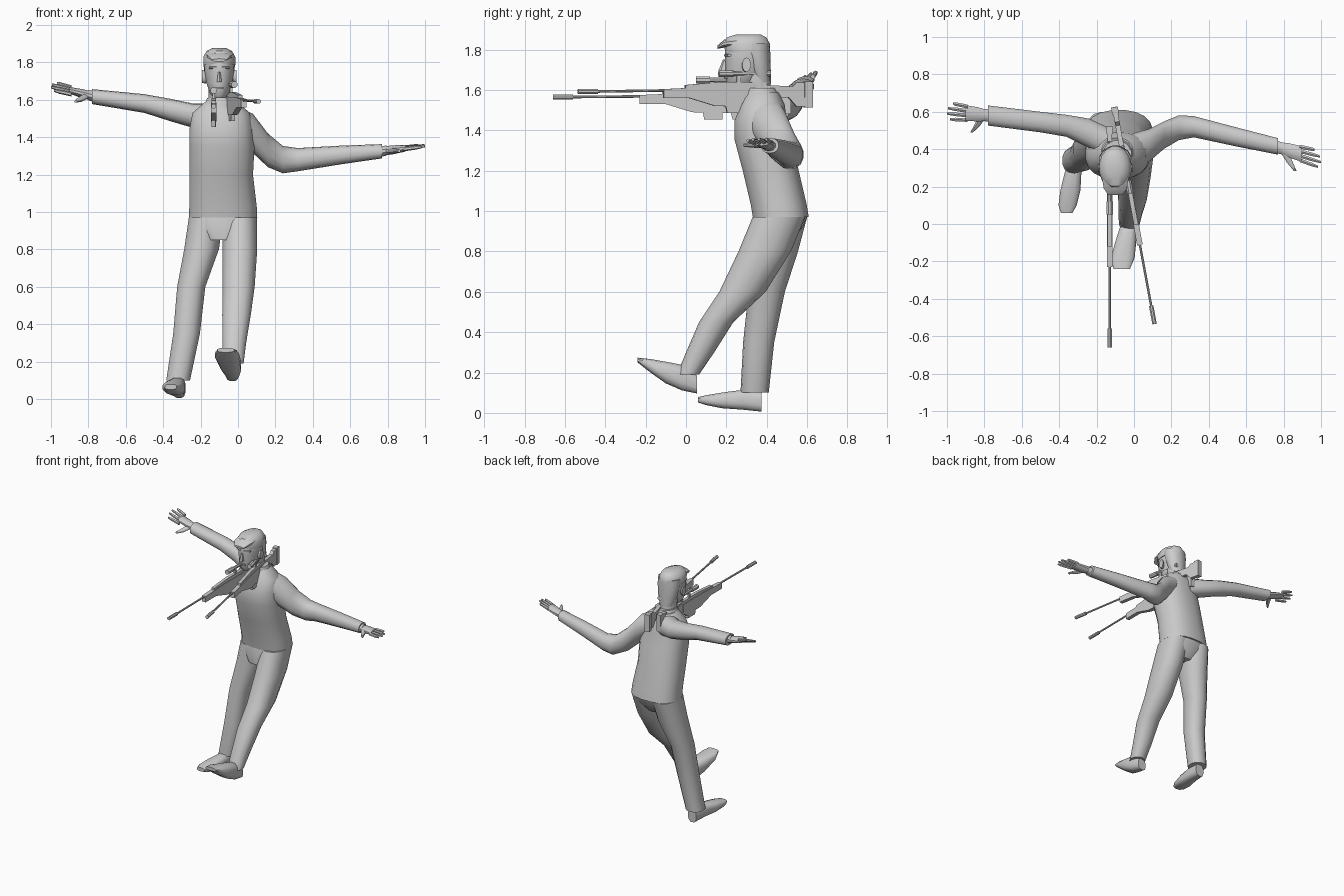
import bpy, bmesh, math
from mathutils import Matrix, Vector

cube = bpy.data.objects.get("Cube")
if cube:
    bpy.data.objects.remove(cube, do_unlink=True)

grey = bpy.data.materials.new("plain grey")
grey.use_nodes = True
tone = (0.6, 0.6, 0.6, 1)
grey.diffuse_color = tone
grey.node_tree.nodes["Principled BSDF"].inputs["Base Color"].default_value = tone


def finish(name, mesh_data, place=None, angle=40):
    """Turn a bmesh into a shaded object with the shared material."""
    bmesh.ops.recalc_face_normals(mesh_data, faces=mesh_data.faces)
    mesh = bpy.data.meshes.new(name)
    mesh_data.to_mesh(mesh)
    mesh_data.free()
    mesh.materials.append(grey)
    obj = bpy.data.objects.new(name, mesh)
    bpy.context.collection.objects.link(obj)
    if place is not None:
        obj.matrix_world = place
    bpy.ops.object.select_all(action="DESELECT")
    obj.select_set(True)
    bpy.context.view_layer.objects.active = obj
    bpy.ops.object.shade_smooth_by_angle(angle=math.radians(angle))
    return obj


def loft(name, axis, rings, sides=14, power=1.0, place=None):
    """Skin rings (x, y, z, radius, radius) lying square to one axis."""
    first, second = [i for i in range(3) if i != "xyz".index(axis)]
    bm = bmesh.new()
    loops = []
    for *centre, ra, rb in rings:
        loop = []
        for k in range(sides):
            turn = math.tau * (k + 0.5) / sides
            c, s = math.cos(turn), math.sin(turn)
            point = Vector(centre)
            point[first] += math.copysign(abs(c) ** power, c) * ra
            point[second] += math.copysign(abs(s) ** power, s) * rb
            loop.append(bm.verts.new(point))
        loops.append(loop)
    for low, high in zip(loops, loops[1:]):
        for k in range(sides):
            n = (k + 1) % sides
            bm.faces.new((low[k], low[n], high[n], high[k]))
    bm.faces.new(loops[0])
    bm.faces.new(loops[-1])
    return finish(name, bm, place)


def plate(name, outline, width, place):
    """Extrude a side outline (y, z) evenly about x = 0."""
    bm = bmesh.new()
    face = bm.faces.new([bm.verts.new((-width / 2, y, z)) for y, z in outline])
    moved = bmesh.ops.extrude_face_region(bm, geom=[face])["geom"]
    verts = [v for v in moved if isinstance(v, bmesh.types.BMVert)]
    bmesh.ops.translate(bm, verts=verts, vec=(width, 0, 0))
    return finish(name, bm, place, angle=20)


def rod(name, start, end, radius, place, sides=8):
    """Straight round bar along the rifle."""
    (ya, za), (yb, zb) = start, end
    return loft(name, "y", [(0, ya, za, radius, radius), (0, yb, zb, radius, radius)],
                sides, place=place)


# Jacket and collar
loft("jacket", "z", [
    (-.08, .47, .97, .185, .14), (-.08, .46, 1.03, .182, .14),
    (-.09, .42, 1.2, .172, .14), (-.085, .385, 1.35, .175, .145),
    (-.09, .37, 1.45, .17, .13), (-.09, .38, 1.53, .155, .11),
    (-.09, .38, 1.59, .085, .08)], sides=20, power=.85)
loft("collar", "z", [
    (-.09, .375, 1.55, .1, .1), (-.09, .37, 1.61, .078, .078)], sides=12)

# Trousers
loft("trouser_seat", "z", [
    (-.08, .42, .85, .1, .1), (-.08, .45, .92, .175, .13), (-.08, .47, .99, .18, .135)],
    sides=18, power=.85)
loft("left_trouser_leg", "z", [
    (.01, .46, .97, .095, .13), (.01, .39, .8, .095, .13),
    (.003, .28, .6, .088, .115), (-.008, .15, .45, .078, .085),
    (-.02, .07, .3, .065, .07), (-.025, .01, .19, .056, .055)], power=.9)
loft("right_trouser_leg", "z", [
    (-.17, .47, .97, .095, .13), (-.195, .44, .8, .095, .115),
    (-.25, .4, .6, .077, .09), (-.275, .36, .35, .073, .077),
    (-.32, .34, .1, .065, .07)], power=.9)

# Shoes, the left one lifted onto its heel
loft("left_shoe", "y", [
    (-.03, .055, .14, .035, .045), (-.03, -.02, .175, .047, .065),
    (-.045, -.1, .2, .058, .055), (-.06, -.18, .235, .065, .033),
    (-.065, -.24, .262, .045, .012)], sides=12, power=.7)
loft("right_shoe", "y", [
    (-.315, .375, .055, .035, .05), (-.325, .28, .065, .045, .05),
    (-.34, .18, .062, .055, .04), (-.355, .1, .063, .05, .025),
    (-.36, .06, .065, .032, .014)], sides=12, power=.7)

# Sleeves
loft("left_sleeve", "x", [
    (-.03, .38, 1.49, .1, .085), (.08, .42, 1.42, .09, .105),
    (.16, .475, 1.33, .075, .09), (.24, .515, 1.28, .068, .073),
    (.32, .52, 1.28, .058, .062), (.55, .465, 1.305, .052, .05),
    (.77, .415, 1.325, .045, .038)], power=.9)
loft("right_sleeve", "x", [
    (-.12, .42, 1.5, .09, .08), (-.24, .485, 1.515, .08, .065),
    (-.36, .525, 1.545, .06, .06), (-.5, .545, 1.58, .056, .05),
    (-.78, .58, 1.617, .055, .04)], power=.9)


def hand(side, wrist, reach, roll):
    """Flat hand: palm, four fingers and a forward thumb."""
    wrist, reach = Vector(wrist), Vector(reach)

    def at(along, across):
        return (*(wrist + reach * along + Vector((0, across, across * roll))),)

    loft(side + "_cuff", "x", [at(-.1, 0) + (.036, .03), at(.1, 0) + (.034, .027)], 10)
    loft(side + "_palm", "x", [
        at(0, 0) + (.03, .024), at(.25, 0) + (.04, .024), at(.55, 0) + (.044, .018)], 10)
    for k, length in enumerate((.93, 1, .98, .85)):
        spread = (k - 1.5) * .024
        loft(f"{side}_finger_{k + 1}", "x", [
            at(.5, spread) + (.012, .012), at(.8, spread * 1.15) + (.011, .011),
            at(length, spread * 1.2) + (.007, .007)], 6)
    loft(side + "_thumb", "y", [
        at(.15, -.015) + (.024, .016), at(.28, -.065) + (.017, .014),
        at(.4, -.1) + (.008, .008)], 8)


hand("left", (.77, .41, 1.325), (.23, -.065, .03), .1)
hand("right", (-.78, .58, 1.62), (-.22, .025, .055), .5)

# Head, with neck
loft("neck", "z", [(-.1, .365, 1.55, .06, .06), (-.1, .345, 1.7, .06, .07)], 12)
loft("head", "z", [
    (-.1, .265, 1.61, .03, .05), (-.1, .275, 1.635, .052, .076),
    (-.1, .295, 1.69, .07, .1), (-.1, .3, 1.75, .08, .108),
    (-.1, .3, 1.81, .083, .108), (-.1, .3, 1.85, .07, .09)], sides=16)

# Hair: back, crown and swept fringe
loft("hair_back", "z", [
    (-.1, .38, 1.63, .05, .04), (-.1, .365, 1.7, .074, .055),
    (-.1, .35, 1.78, .086, .068), (-.1, .34, 1.83, .086, .075)], sides=14)
loft("hair_crown", "z", [
    (-.1, .305, 1.785, .087, .11), (-.1, .3, 1.83, .087, .118),
    (-.1, .3, 1.86, .07, .1), (-.1, .31, 1.876, .04, .06)], sides=16)
loft("hair_fringe", "y", [
    (-.1, .25, 1.835, .075, .028), (-.1, .19, 1.83, .065, .02),
    (-.1, .155, 1.812, .04, .008)], sides=10)

# Face details
loft("nose", "z", [(-.1, .185, 1.695, .015, .025), (-.1, .195, 1.75, .007, .012)], 6)
loft("mouth", "z", [(-.1, .2, 1.657, .023, .012), (-.1, .198, 1.668, .023, .012)], 8)
for side, sign in (("left", 1), ("right", -1)):
    loft(side + "_brow", "x", [
        (-.1 + sign * .015, .198, 1.772, .012, .007),
        (-.1 + sign * .055, .215, 1.772, .012, .006)], 6)
    loft(side + "_ear", "x", [
        (-.1 + sign * .072, .295, 1.72, .018, .032),
        (-.1 + sign * .092, .3, 1.725, .022, .036)], 10)


def rifle(name, muzzle, yaw, pitch):
    """Long scoped rifle, its muzzle at the origin and its butt along +y."""
    place = (Matrix.Translation(muzzle) @ Matrix.Rotation(yaw, 4, "Z")
             @ Matrix.Rotation(pitch, 4, "X"))
    rod(name + "_muzzle_brake", (0, 0), (.1, 0), .013, place)
    rod(name + "_barrel", (.08, 0), (.6, .005), .007, place)
    plate(name + "_forestock", [
        (.43, .01), (.43, -.035), (.56, -.035), (.69, -.075), (.86, -.08),
        (.9, -.04), (.9, .02), (.66, .02)], .03, place)
    plate(name + "_receiver", [
        (.54, .0), (.54, .03), (.72, .045), (.95, .04), (.95, -.02)], .024, place)
    plate(name + "_magazine", [
        (.74, -.06), (.75, -.11), (.84, -.11), (.84, -.06)], .022, place)
    plate(name + "_grip", [
        (.87, -.03), (.89, -.11), (.93, -.11), (.94, -.03)], .024, place)
    plate(name + "_stock", [
        (.9, .03), (.9, -.03), (1.06, -.035), (1.1, -.08), (1.17, -.08),
        (1.18, .04), (1.1, .04), (1.08, .02)], .026, place)
    plate(name + "_butt_pad", [
        (1.14, .045), (1.14, -.085), (1.18, -.085), (1.18, .045)], .036, place)
    rod(name + "_scope", (.74, .085), (.95, .085), .012, place)
    rod(name + "_scope_front", (.71, .085), (.78, .085), .018, place)
    rod(name + "_scope_eyepiece", (.91, .085), (.97, .085), .016, place)
    for k, y in enumerate((.8, .89)):
        plate(f"{name}_scope_mount_{k + 1}", [
            (y, .03), (y + .02, .03), (y + .02, .085), (y, .085)], .014, place)


rifle("first_rifle", (-.13, -.66, 1.565), 0, 0)
rifle("second_rifle", (.11, -.535, 1.592), math.radians(10.5), math.radians(.3))
